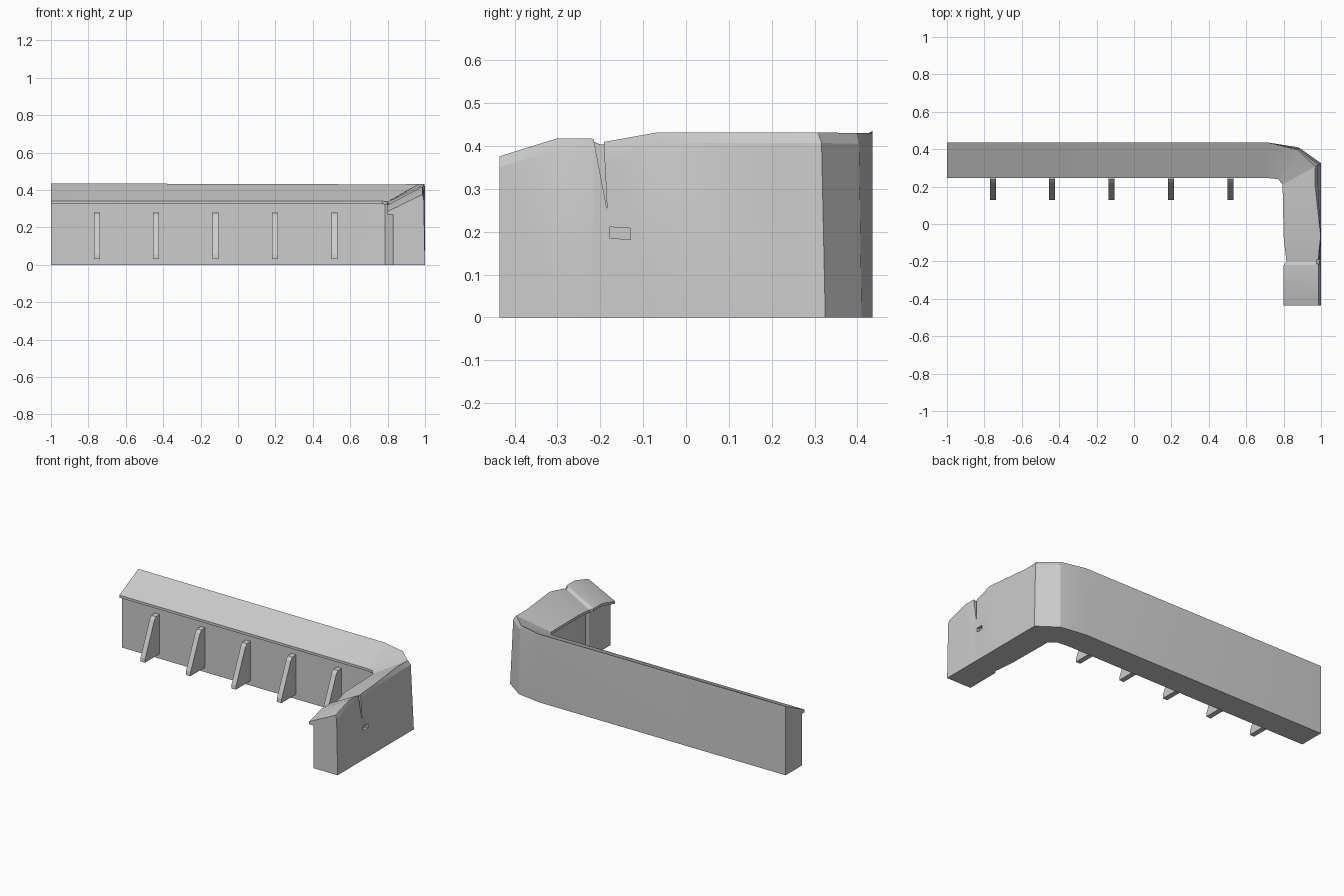
import bpy, bmesh, math
from mathutils import Vector

if "Cube" in bpy.data.objects:
    bpy.data.objects.remove(bpy.data.objects["Cube"], do_unlink=True)

stone = bpy.data.materials.new("pale_grey_stone")
stone.use_nodes = True
colour = (0.6, 0.6, 0.6, 1)
stone.diffuse_color = colour
stone.node_tree.nodes["Principled BSDF"].inputs["Base Color"].default_value = colour


def loft(name, rings):
    """Skin a closed solid through rings with equal point counts."""
    bm = bmesh.new()
    rows = [[bm.verts.new(p) for p in ring] for ring in rings]
    count = len(rows[0])
    for a, b in zip(rows, rows[1:]):
        for i in range(count):
            j = (i + 1) % count
            bm.faces.new((a[i], a[j], b[j], b[i]))
    bm.faces.new(rows[0])
    bm.faces.new(reversed(rows[-1]))
    bmesh.ops.recalc_face_normals(bm, faces=bm.faces)
    mesh = bpy.data.meshes.new(name)
    bm.to_mesh(mesh)
    bm.free()
    mesh.materials.append(stone)
    obj = bpy.data.objects.new(name, mesh)
    bpy.context.collection.objects.link(obj)
    return obj


def wall_ring(outer, lip, top, eave, lean):
    """Cross-section: upright outer face, sloping cap, small inner eave."""
    outer, lip = Vector(outer), Vector(lip)

    def at(t, z):
        p = lip.lerp(outer, t)
        return (p.x, p.y, z)

    return [at(1, 0), at(1 - lean / 2, top - 0.025), at(1 - lean, top),
            at(0, eave), at(0, eave - 0.016), at(0.15, eave - 0.016), at(0.15, 0)]


# Wall stations: outer foot, inner eave, top height, eave height, lean of outer face
stations = [
    ((-1, 0.435), (-1, 0.245), 0.435, 0.342, 0),
    ((0.72, 0.435), (0.72, 0.245), 0.43, 0.342, 0),
    ((0.88, 0.41), (0.77, 0.24), 0.43, 0.341, 0.07),
    ((1, 0.325), (0.795, 0.21), 0.432, 0.338, 0.15),
    ((1, 0.22), (0.795, 0.18), 0.432, 0.338, 0.16),
    ((1, -0.065), (0.8, -0.07), 0.432, 0.335, 0.01),
    ((1, -0.2), (0.815, -0.2), 0.408, 0.315, 0.09),
    ((1, -0.22), (0.8, -0.22), 0.418, 0.32, 0.07),
    ((1, -0.3), (0.8, -0.3), 0.418, 0.32, 0.07),
    ((1, -0.435), (0.8, -0.435), 0.376, 0.285, 0.07),
]
wall = loft("parapet_wall", [wall_ring(*s) for s in stations])


def cut(name, profile, x0, x1):
    """Cut a y-z profile into the outer face of the short wall."""
    tool = loft(name, [[(x, y, z) for y, z in profile] for x in (x0, x1)])
    tool.hide_render = True
    tool.hide_set(True)
    tool.display_type = 'WIRE'
    mod = wall.modifiers.new(name, 'BOOLEAN')
    mod.operation = 'DIFFERENCE'
    mod.solver = 'EXACT'
    mod.object = tool


# Crack running down from the cap, and a small slot beside it
cut("crack_cutter", [(-0.222, 0.45), (-0.194, 0.45), (-0.184, 0.25)], 0.975, 1.1)
cut("slot_cutter", [(-0.178, 0.185), (-0.13, 0.182), (-0.13, 0.208), (-0.178, 0.211)],
    0.98, 1.1)

# Tapered buttresses along the inner face of the long wall
rib = [(0.28, 0.03), (0.127, 0.03), (0.13, 0.055), (0.222, 0.262), (0.238, 0.278),
       (0.28, 0.28)]
for i in range(5):
    x = -0.755 + i * 0.3175
    loft(f"buttress_{i + 1}", [[(x + s, y, z) for y, z in rib] for s in (-0.016, 0.016)])

# Soft shading over shallow bends, crisp at the corners
bpy.ops.object.select_all(action='DESELECT')
wall.select_set(True)
bpy.context.view_layer.objects.active = wall
bpy.ops.object.shade_smooth_by_angle(angle=math.radians(15))
